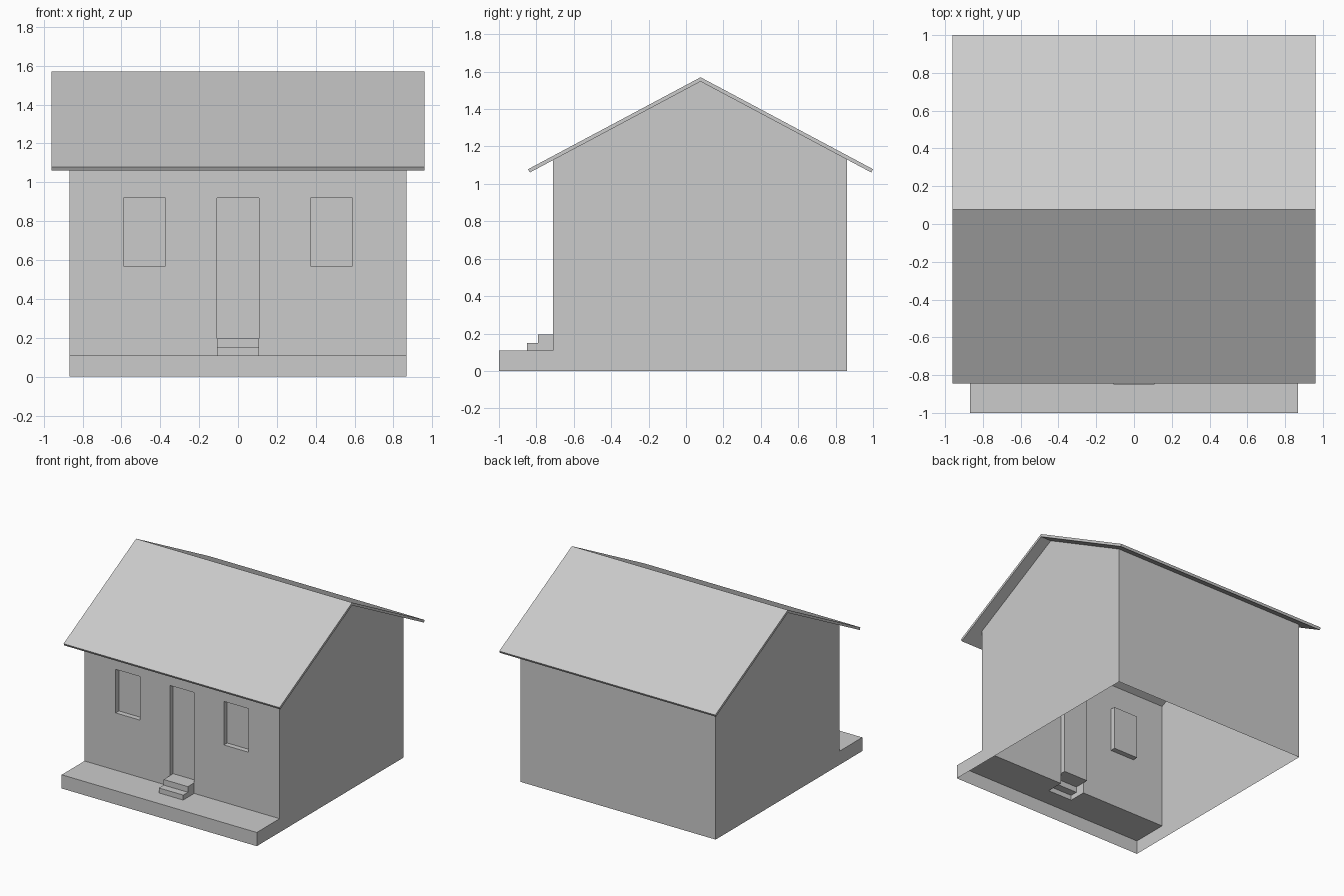
import bpy, bmesh, math

cube = bpy.data.objects.get("Cube")
if cube:
    bpy.data.objects.remove(cube, do_unlink=True)

# Single plain finish
grey = bpy.data.materials.new("light_grey")
grey.use_nodes = True
colour = (0.6, 0.6, 0.6, 1)
grey.diffuse_color = colour
grey.node_tree.nodes["Principled BSDF"].inputs["Base Color"].default_value = colour

# Main dimensions
HALF, FRONT, BACK = 0.867, -0.71, 0.862
PORCH_FRONT, PORCH_TOP = -1.0, 0.11
RIDGE_Y, RIDGE_Z, PITCH = 0.078, 1.57, 0.533
THICK, ROOF_HALF, ROOF_REACH = 0.02, 0.96, 0.922
DOOR, WIN_IN, WIN_OUT = 0.108, 0.372, 0.59
SILL, HEAD, STEP_TOP, RECESS = 0.57, 0.92, 0.195, 0.042
under_ridge = RIDGE_Z - THICK * math.hypot(1, PITCH)


def under_roof(y):
    return under_ridge - abs(y - RIDGE_Y) * PITCH


def sweep(bm, profile, x0, x1):
    """Strip of quads following a (y, z) profile from x0 to x1."""
    for (ya, za), (yb, zb) in zip(profile, profile[1:]):
        corners = [(x0, ya, za), (x1, ya, za), (x1, yb, zb), (x0, yb, zb)]
        bm.faces.new([bm.verts.new(c) for c in corners])


def cap(bm, profile, x, facing):
    """Flat side face; the profile runs up the front, then backwards."""
    order = profile if facing < 0 else profile[::-1]
    bm.faces.new([bm.verts.new((x, y, z)) for y, z in order])


def finish(bm, name):
    bmesh.ops.remove_doubles(bm, verts=bm.verts, dist=0.0005)
    mesh = bpy.data.meshes.new(name)
    bm.to_mesh(mesh)
    bm.free()
    mesh.materials.append(grey)
    bpy.context.collection.objects.link(bpy.data.objects.new(name, mesh))


# Walls: front in vertical columns, with recessed door and windows
bm = bmesh.new()
eave_front, eave_back = (FRONT, under_roof(FRONT)), (BACK, under_roof(BACK))


def recess(bottom):
    y = FRONT + RECESS
    return [(FRONT, bottom), (y, bottom), (y, HEAD), (FRONT, HEAD)]


foot = (FRONT, PORCH_TOP)
plain = [foot, eave_front]
window = [foot] + recess(SILL) + [eave_front]
door = recess(STEP_TOP) + [eave_front]
edges = [-HALF, -WIN_OUT, -WIN_IN, -DOOR, DOOR, WIN_IN, WIN_OUT, HALF]
columns = [plain, window, plain, door, plain, window, plain]
for x0, x1, column in zip(edges, edges[1:], columns):
    sweep(bm, column, x0, x1)
    if column is not plain:
        opening = recess(STEP_TOP if column is door else SILL)[::-1]
        opening = [opening[3], opening[0], opening[1], opening[2]]
        cap(bm, opening, x0, 1)
        cap(bm, opening, x1, -1)
sweep(bm, [eave_back, (BACK, 0)], -HALF, HALF)
gable = [(FRONT, 0), eave_front, (RIDGE_Y, under_ridge), eave_back, (BACK, 0)]
for side in (-1, 1):
    cap(bm, gable, side * HALF, side)
finish(bm, "house_walls")

# Porch: hollow platform, open below and beneath the steps
bm = bmesh.new()
STEP_FRONT, STEP_MID, STEP_LOW = -0.85, -0.79, 0.15
edge = [(PORCH_FRONT, 0), (PORCH_FRONT, PORCH_TOP)]
sweep(bm, edge + [foot], -HALF, -DOOR)
sweep(bm, edge + [(STEP_FRONT, PORCH_TOP)], -DOOR, DOOR)
sweep(bm, edge + [foot], DOOR, HALF)
for side in (-1, 1):
    cap(bm, edge + [foot, (FRONT, 0)], side * HALF, side)
finish(bm, "porch")

# Steps up to the door
bm = bmesh.new()
steps = [(STEP_FRONT, PORCH_TOP), (STEP_FRONT, STEP_LOW), (STEP_MID, STEP_LOW),
         (STEP_MID, STEP_TOP), (FRONT, STEP_TOP)]
sweep(bm, steps, -DOOR, DOOR)
for side in (-1, 1):
    cap(bm, steps + [foot], side * DOOR, side)
finish(bm, "front_steps")

# Roof: two thin slopes with square-cut eaves
bm = bmesh.new()
eave_z = RIDGE_Z - ROOF_REACH * PITCH
inner_reach = ROOF_REACH - THICK * math.sin(math.atan(PITCH))
inner_z = under_ridge - inner_reach * PITCH
roof = [(RIDGE_Y - inner_reach, inner_z), (RIDGE_Y - ROOF_REACH, eave_z),
        (RIDGE_Y, RIDGE_Z), (RIDGE_Y + ROOF_REACH, eave_z),
        (RIDGE_Y + inner_reach, inner_z), (RIDGE_Y, under_ridge)]
sweep(bm, roof + roof[:1], -ROOF_HALF, ROOF_HALF)
for side in (-1, 1):
    cap(bm, roof, side * ROOF_HALF, side)
finish(bm, "roof")
